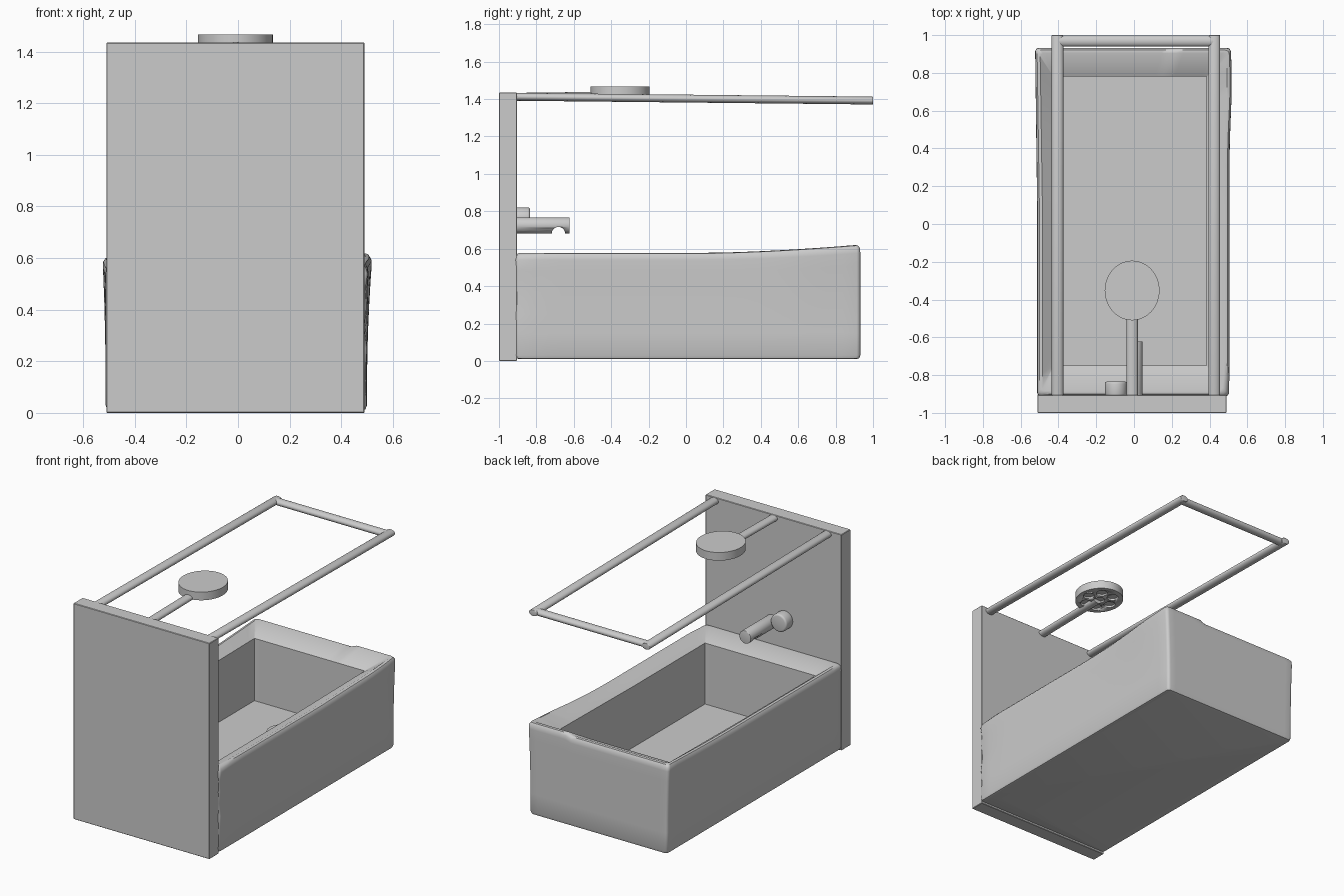
import bpy, bmesh, math
from mathutils import Matrix, Vector

if "Cube" in bpy.data.objects:
    bpy.data.objects.remove(bpy.data.objects["Cube"])


def finish(bm, name, angle=35):
    bmesh.ops.recalc_face_normals(bm, faces=bm.faces[:])
    me = bpy.data.meshes.new(name)
    bm.to_mesh(me)
    bm.free()
    ob = bpy.data.objects.new(name, me)
    bpy.context.collection.objects.link(ob)
    bpy.ops.object.select_all(action='DESELECT')
    ob.select_set(True)
    bpy.context.view_layer.objects.active = ob
    bpy.ops.object.shade_smooth_by_angle(angle=math.radians(angle))
    return ob


def add_rod(bm, a, b, rx, rz, seg=24):
    """Elliptical rod from a to b; rx is the sideways radius, rz the other."""
    a, b = Vector(a), Vector(b)
    d = (b - a).normalized()
    side = d.cross(Vector((0, 0, 1)))
    side = side.normalized() if side.length > 1e-4 else Vector((1, 0, 0))
    up = side.cross(d)
    rings = []
    for c in (a, b):
        rings.append([bm.verts.new(c + side * rx * math.cos(t) + up * rz * math.sin(t))
                      for t in (2 * math.pi * i / seg for i in range(seg))])
    for i in range(seg):
        j = (i + 1) % seg
        bm.faces.new((rings[0][i], rings[0][j], rings[1][j], rings[1][i]))
    bm.faces.new(rings[0])
    bm.faces.new(rings[1])


def rod(name, a, b, rx, rz, seg=24, bevel=0.0):
    bm = bmesh.new()
    add_rod(bm, a, b, rx, rz, seg)
    if bevel:
        caps = [f for f in bm.faces if len(f.verts) > 4]
        edges = list({e for f in caps for e in f.edges})
        bmesh.ops.bevel(bm, geom=edges, offset=bevel, segments=3, profile=0.5, affect='EDGES')
    return finish(bm, name)


def cut(ob, bm, name):
    cutter = finish(bm, name)
    cutter.hide_render = True
    mod = ob.modifiers.new("cut", 'BOOLEAN')
    mod.operation = 'DIFFERENCE'
    mod.object = cutter
    mod.solver = 'EXACT'
    bpy.context.view_layer.objects.active = ob
    bpy.ops.object.modifier_apply(modifier=mod.name)
    bpy.data.objects.remove(cutter)


def outline(x0, x1, y0, y1, r, n=24):
    """Rounded rectangle with evenly divided sides."""
    corners = [(x1 - r, y1 - r, 0), (x0 + r, y1 - r, 90), (x0 + r, y0 + r, 180), (x1 - r, y0 + r, 270)]
    pts = []
    for k, (cx, cy, start) in enumerate(corners):
        arc = [(cx + r * math.cos(math.radians(start + a)), cy + r * math.sin(math.radians(start + a)))
               for a in (0, 22.5, 45, 67.5, 90)]
        pts += arc
        nx, ny, s = corners[(k + 1) % 4]
        q = (nx + r * math.cos(math.radians(s)), ny + r * math.sin(math.radians(s)))
        p = arc[-1]
        pts += [(p[0] + (q[0] - p[0]) * i / n, p[1] + (q[1] - p[1]) * i / n) for i in range(1, n)]
    return pts


# Back panel
bm = bmesh.new()
bmesh.ops.create_cube(bm, size=1, matrix=Matrix.Translation((-0.01, -0.952, 0.7175))
                      @ Matrix.Diagonal((1.0, 0.096, 1.435, 1)))
bmesh.ops.bevel(bm, geom=bm.edges[:], offset=0.003, segments=1, affect='EDGES')
finish(bm, "back_panel", 20)

# Tub: stacked outlines, with a slightly warped and raised rim
outer = (-0.513, 0.5, -0.912, 0.932)
inner = (-0.425, 0.385, -0.75, 0.78)
levels = [(0.02, 0.01), (0.006, 0.014), (0, 0.03), (0, 0.15), (0, 0.25), (0, 0.33), (0, 0.41),
          (0, 0.48), (0, 0.54), (0.002, 0.562), (0.012, 0.575), (0.028, 0.578)]
bm = bmesh.new()
rings = []
for inset, z in levels:
    x0, x1, y0, y1 = outer
    ring = []
    for x, y in outline(x0 + inset, x1 - inset, y0 + inset, y1 - inset, 0.02):
        top = max(0, (z - 0.1) / 0.47) ** 2
        back = max(0, (y - 0.1) / 0.83)
        lift = (0.042 if x > 0.2 else 0.026) * back ** 1.6 * top
        if x > 0.4:
            x += top * (0.006 + 0.014 * math.exp(-((y - 0.75) / 0.25) ** 2))
            x -= 0.008 * max(0, 1 - (y + 0.91) / 0.15) * (1 + math.sin(z * 45)) * min(1, z * 4)
        elif x < -0.4:
            x -= top * 0.012 * back
        ring.append(bm.verts.new((x, y, z + lift)))
    rings.append(ring)
for z in (0.535, 0.13):
    rings.append([bm.verts.new((x, y, z + (0.012 * max(0, y) if z > 0.3 else 0)))
                  for x, y in outline(*inner, 0.003)])
for a, b in zip(rings, rings[1:]):
    for i in range(len(a)):
        j = (i + 1) % len(a)
        bm.faces.new((a[i], a[j], b[j], b[i]))
bm.faces.new(rings[0])
bm.faces.new(rings[-1])
finish(bm, "tub", 40)

# Drain cover
rod("drain", (-0.01, 0.512, 0.125), (-0.01, 0.512, 0.136), 0.116, 0.106, 40)

# Curtain rail: two sides and a cross bar
for label, x in (("left", -0.405), ("right", 0.425)):
    rod("rail_" + label, (x, -0.91, 1.412), (x, 1.0, 1.392), 0.031, 0.021, bevel=0.004)
rod("rail_end", (-0.41, 0.968, 1.392), (0.43, 0.968, 1.392), 0.029, 0.021)

# Shower arm and head with nozzle recesses
rod("shower_arm", (-0.01, -0.91, 1.413), (-0.01, -0.37, 1.42), 0.03, 0.02)
head = rod("shower_head", (-0.01, -0.352, 1.412), (-0.01, -0.352, 1.466), 0.145, 0.158, 48, bevel=0.006)
bm = bmesh.new()
for i in range(7):
    t = math.radians(60 * i)
    d = 0.085 if i < 6 else 0
    cx, cy = -0.01 + d * math.cos(t), -0.352 + d * 1.08 * math.sin(t)
    add_rod(bm, (cx, cy, 1.38), (cx, cy, 1.424), 0.034, 0.036, 20)
cut(head, bm, "nozzle_cutter")

# Faucet spout with an outlet notch beneath
spout = rod("faucet_spout", (0.002, -0.91, 0.725), (0.002, -0.622, 0.725), 0.043, 0.043, 32, bevel=0.004)
bm = bmesh.new()
add_rod(bm, (-0.1, -0.682, 0.68), (0.1, -0.682, 0.68), 0.036, 0.036)
cut(spout, bm, "outlet_cutter")

# Faucet knob
rod("faucet_knob", (-0.095, -0.91, 0.762), (-0.095, -0.834, 0.762), 0.059, 0.059, 32, bevel=0.012)
